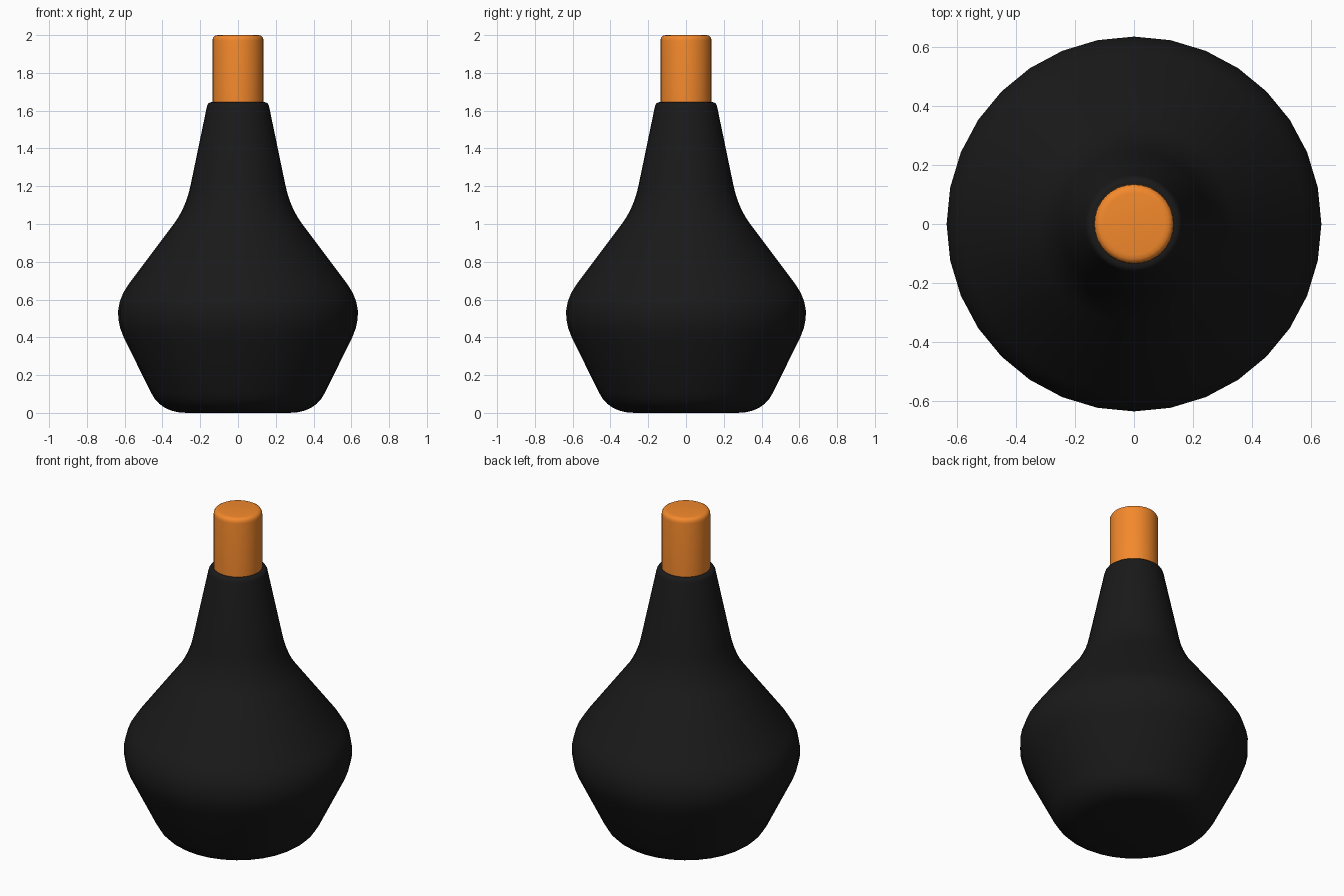
import bpy, bmesh, math
from mathutils import Vector

if "Cube" in bpy.data.objects:
    bpy.data.objects.remove(bpy.data.objects["Cube"])


def fillet(a, corner, b, steps):
    """Rounded corner between two profile points."""
    a, c, b = Vector(a), Vector(corner), Vector(b)
    ts = [i / steps for i in range(steps + 1)]
    return [a * (1 - t) ** 2 + c * 2 * t * (1 - t) + b * t * t for t in ts]


def lathe(name, profile, sides, color):
    """Spin an (r, z) profile around z and cap both ends."""
    bm = bmesh.new()
    rings = []
    for r, z in profile:
        rings.append([bm.verts.new((r * math.cos(2 * math.pi * i / sides),
                                    r * math.sin(2 * math.pi * i / sides), z))
                      for i in range(sides)])
    for lo, hi in zip(rings, rings[1:]):
        for i in range(sides):
            j = (i + 1) % sides
            bm.faces.new((lo[i], lo[j], hi[j], hi[i]))
    bm.faces.new(rings[0][::-1])
    bm.faces.new(rings[-1])
    mesh = bpy.data.meshes.new(name)
    bm.to_mesh(mesh)
    bm.free()
    obj = bpy.data.objects.new(name, mesh)
    bpy.context.collection.objects.link(obj)
    mat = bpy.data.materials.new(name + "_color")
    mat.diffuse_color = color
    mat.use_nodes = True
    mat.node_tree.nodes["Principled BSDF"].inputs["Base Color"].default_value = mat.diffuse_color
    mesh.materials.append(mat)
    bpy.ops.object.select_all(action='DESELECT')
    bpy.context.view_layer.objects.active = obj
    obj.select_set(True)
    bpy.ops.object.shade_smooth_by_angle(angle=math.radians(40))
    return obj


# Bottle body: base, belly, shoulder and rim corners rounded
body = (fillet((0.27, 0.0), (0.408, 0.0), (0.46, 0.106), 6)
        + fillet((0.605, 0.40), (0.676, 0.549), (0.58, 0.68), 6)
        + fillet((0.34, 1.0), (0.275, 1.087), (0.25, 1.21), 6)
        + fillet((0.165, 1.62), (0.16, 1.645), (0.14, 1.645), 4))
lathe("bottle_body", body, 32, (0.01, 0.01, 0.01, 1))

# Stopper: plain cylinder with a softened top edge
stopper = [Vector((0.135, 1.6))] + fillet((0.135, 1.97), (0.135, 2.0), (0.105, 2.0), 4)
lathe("stopper", stopper, 32, (0.9, 0.25, 0.025, 1))
